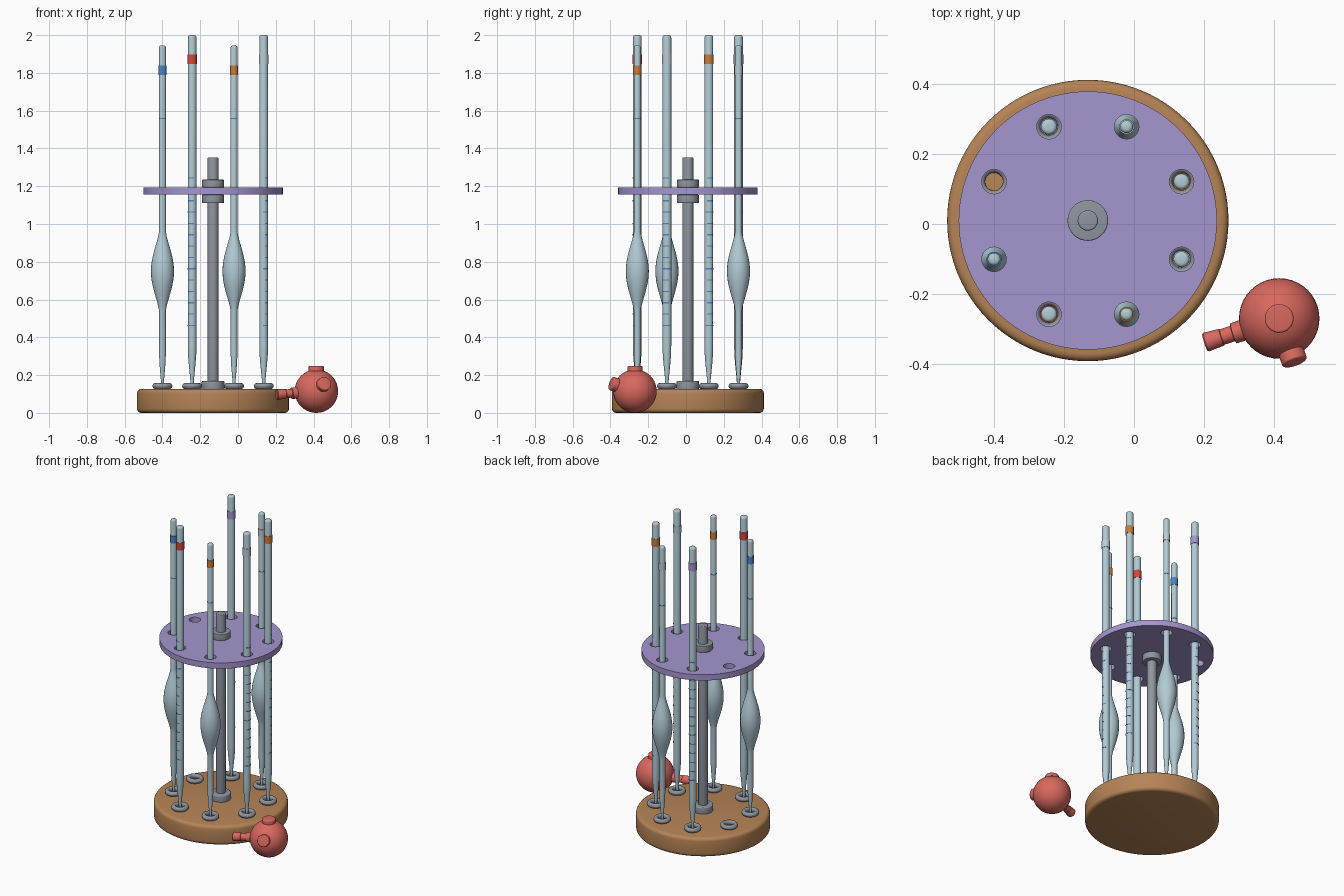
import bpy, bmesh, math
from mathutils import Vector, Matrix

if "Cube" in bpy.data.objects:
    bpy.data.objects.remove(bpy.data.objects["Cube"])

CX, CY = -0.132, 0.01      # rack axis
RING = 0.29                # radius of the circle of tubes


def material(name, *rgb):
    m = bpy.data.materials.new(name)
    m.diffuse_color = [((c / 255 + 0.055) / 1.055) ** 2.4 for c in rgb] + [1]
    m.use_nodes = True
    m.node_tree.nodes["Principled BSDF"].inputs["Base Color"].default_value = m.diffuse_color
    return m


WOOD = material("wood", 182, 132, 86)
PURPLE = material("purple", 165, 150, 207)
METAL = material("grey metal", 144, 150, 160)
GLASS = material("pale glass", 178, 203, 213)
RUBBER = material("red rubber", 216, 104, 94)
RED = material("band red", 212, 72, 58)
BLUE = material("band blue", 75, 135, 200)
ORANGE = material("band orange", 200, 125, 60)
PALE = material("band pale", 190, 205, 212)


def lathe(name, profile, mat, loc=(0, 0, 0), segs=32, axis=(0, 0, 1), sharp=35):
    """Revolve (radius, height) points about an axis through loc."""
    bm = bmesh.new()
    rings = []
    for r, z in profile:
        if r < 1e-6:
            rings.append([bm.verts.new((0, 0, z))] * segs)
        else:
            rings.append([bm.verts.new((r * math.cos(2 * math.pi * i / segs),
                                        r * math.sin(2 * math.pi * i / segs), z))
                          for i in range(segs)])
    for a, b in zip(rings, rings[1:]):
        for i in range(segs):
            j = (i + 1) % segs
            bm.faces.new(list(dict.fromkeys((a[i], a[j], b[j], b[i]))))
    bmesh.ops.recalc_face_normals(bm, faces=bm.faces)
    rot = Vector((0, 0, 1)).rotation_difference(Vector(axis)).to_matrix().to_4x4()
    return finish(name, bm, mat, Matrix.Translation(loc) @ rot, sharp)


def finish(name, bm, mat, matrix, sharp=35):
    me = bpy.data.meshes.new(name)
    bm.to_mesh(me)
    bm.free()
    me.materials.append(mat)
    ob = bpy.data.objects.new(name, me)
    bpy.context.collection.objects.link(ob)
    ob.matrix_world = matrix
    bpy.ops.object.select_all(action='DESELECT')
    ob.select_set(True)
    bpy.context.view_layer.objects.active = ob
    bpy.ops.object.shade_smooth_by_angle(angle=math.radians(sharp))
    return ob


def disc(name, r, z0, z1, mat, loc, bevel=0.004, segs=32, axis=(0, 0, 1)):
    """Cylinder with rounded rims."""
    arc = [(r - bevel + bevel * math.sin(t * math.pi / 8),
            bevel - bevel * math.cos(t * math.pi / 8)) for t in range(5)]
    prof = [(0, z0)] + [(a, z0 + h) for a, h in arc]
    prof += [(a, z1 - h) for a, h in reversed(arc)] + [(0, z1)]
    return lathe(name, prof, mat, loc, segs, axis)


def sleeve(name, r, z0, z1, mat, loc, segs=24):
    """Thin coloured band around a tube."""
    i = r - 0.004
    return lathe(name, [(i, z0), (r, z0), (r, z1), (i, z1), (i, z0)], mat, loc, segs)


def graduations(name, r, angle, loc):
    """Short curved marks on the outward side of a tube."""
    bm = bmesh.new()
    for k in range(14):
        z = 0.46 + k * 0.06
        half = math.radians(75 if k % 5 == 0 else 48)
        prev = None
        for s in range(9):
            a = angle - half + 2 * half * s / 8
            c, n = math.cos(a), math.sin(a)
            cur = [bm.verts.new((q * c, q * n, h)) for q, h in
                   ((r - 0.002, z), (r + 0.001, z), (r + 0.001, z + 0.006), (r - 0.002, z + 0.006))]
            if prev:
                for i in range(4):
                    j = (i + 1) % 4
                    bm.faces.new((prev[i], prev[j], cur[j], cur[i]))
            if s in (0, 8):
                bm.faces.new(cur)
            prev = cur
    bmesh.ops.recalc_face_normals(bm, faces=bm.faces)
    finish(name, bm, BLUE, Matrix.Translation(loc))


def rounded_top(r, top):
    return [(r - 0.012 + 0.012 * math.cos(t * math.pi / 8),
             top - 0.012 + 0.012 * math.sin(t * math.pi / 8)) for t in range(5)] + [(0, top)]


def straight_tube(i, angle, loc, band):
    prof = [(0, 0.13), (0.007, 0.13), (0.010, 0.18), (0.018, 0.26), (0.022, 0.31), (0.023, 0.36)]
    lathe(f"straight_tube_{i}", prof + rounded_top(0.023, 2.0), GLASS, loc, 24)
    sleeve(f"straight_tube_band_{i}", 0.0255, 1.848, 1.898, band, loc)
    graduations(f"graduations_{i}", 0.023, angle, loc)


def bulb_tube(i, angle, loc, band):
    prof = [(0, 0.13), (0.006, 0.13), (0.009, 0.18), (0.015, 0.25), (0.018, 0.31)]
    # swollen middle
    for s in range(17):
        u = s / 16
        prof.append((0.018 + 0.043 * math.sin(math.pi * u) ** 1.35, 0.54 + 0.42 * u))
    lathe(f"bulb_tube_{i}", prof + rounded_top(0.0185, 1.945), GLASS, loc, 24)
    sleeve(f"bulb_tube_band_{i}", 0.0215, 1.79, 1.838, band, loc)
    sleeve(f"fill_mark_{i}", 0.0195, 1.555, 1.561, BLUE, loc)


def upper_plate():
    """Flat disc pierced by eight round holes."""
    cu = bpy.data.curves.new("upper_plate", 'CURVE')
    cu.dimensions, cu.fill_mode, cu.extrude = '2D', 'BOTH', 0.019
    circles = [(0, 0, 0.369, 96)]
    circles += [(RING * math.cos(a), RING * math.sin(a), 0.035, 24) for a in ANGLES]
    for x, y, r, n in circles:
        sp = cu.splines.new('POLY')
        sp.points.add(n - 1)
        sp.use_cyclic_u = True
        for k, p in enumerate(sp.points):
            t = 2 * math.pi * k / n
            p.co = (x + r * math.cos(t), y + r * math.sin(t), 0, 1)
    cu.materials.append(PURPLE)
    ob = bpy.data.objects.new("upper_plate", cu)
    bpy.context.collection.objects.link(ob)
    ob.location = (CX, CY, 1.174)
    bpy.ops.object.select_all(action='DESELECT')
    ob.select_set(True)
    bpy.context.view_layer.objects.active = ob
    bpy.ops.object.convert(target='MESH')
    bpy.ops.object.shade_smooth_by_angle(angle=math.radians(35))


ANGLES = [math.radians(22.5 + 45 * k) for k in range(8)]
AXIS = (CX, CY, 0)

# Stand: base, post, collars and plate
disc("base", 0.402, 0, 0.127, WOOD, AXIS, 0.022, 96)
disc("post", 0.029, 0.1, 1.352, METAL, AXIS, 0.005)
disc("post_foot", 0.06, 0.12, 0.17, METAL, AXIS, 0.006)
disc("lower_collar", 0.058, 1.11, 1.155, METAL, AXIS)
disc("upper_collar", 0.058, 1.193, 1.235, METAL, AXIS)
upper_plate()

# Seat rings and measuring tubes, one place left empty
TUBES = [(straight_tube, ORANGE), (bulb_tube, PALE), (straight_tube, PURPLE), None,
         (bulb_tube, BLUE), (straight_tube, RED), (bulb_tube, ORANGE), (straight_tube, PALE)]
for i, (a, tube) in enumerate(zip(ANGLES, TUBES)):
    loc = (CX + RING * math.cos(a), CY + RING * math.sin(a), 0)
    ring = [(0.039 + 0.0135 * math.cos(t * math.pi / 6), 0.142 + 0.0155 * math.sin(t * math.pi / 6))
            for t in range(13)]
    lathe(f"seat_ring_{i}", ring, METAL, loc, 32, sharp=60)
    if tube:
        tube[0](i, a, loc, tube[1])

# Squeeze ball with two valves and a stepped nozzle
BALL = Vector((0.415, -0.27, 0.115))
ball = [(0.115 * math.sin(t * math.pi / 20), -0.115 * math.cos(t * math.pi / 20)) for t in range(21)]
ball[0], ball[-1] = (0, -0.115), (0, 0.115)
lathe("squeeze_ball", ball, RUBBER, BALL, 40)
disc("top_valve", 0.041, 0.08, 0.133, RUBBER, BALL, 0.006)
disc("side_valve", 0.037, 0.08, 0.14, RUBBER, BALL, 0.006, axis=(0.041, -0.115, 0.038))
nozzle = [(0, 0.09), (0.031, 0.09), (0.030, 0.138), (0.023, 0.14), (0.023, 0.172),
          (0.025, 0.174), (0.028, 0.22), (0.025, 0.224), (0, 0.224)]
lathe("nozzle", nozzle, RUBBER, BALL, 24, axis=(-0.21, -0.068, -0.018))
